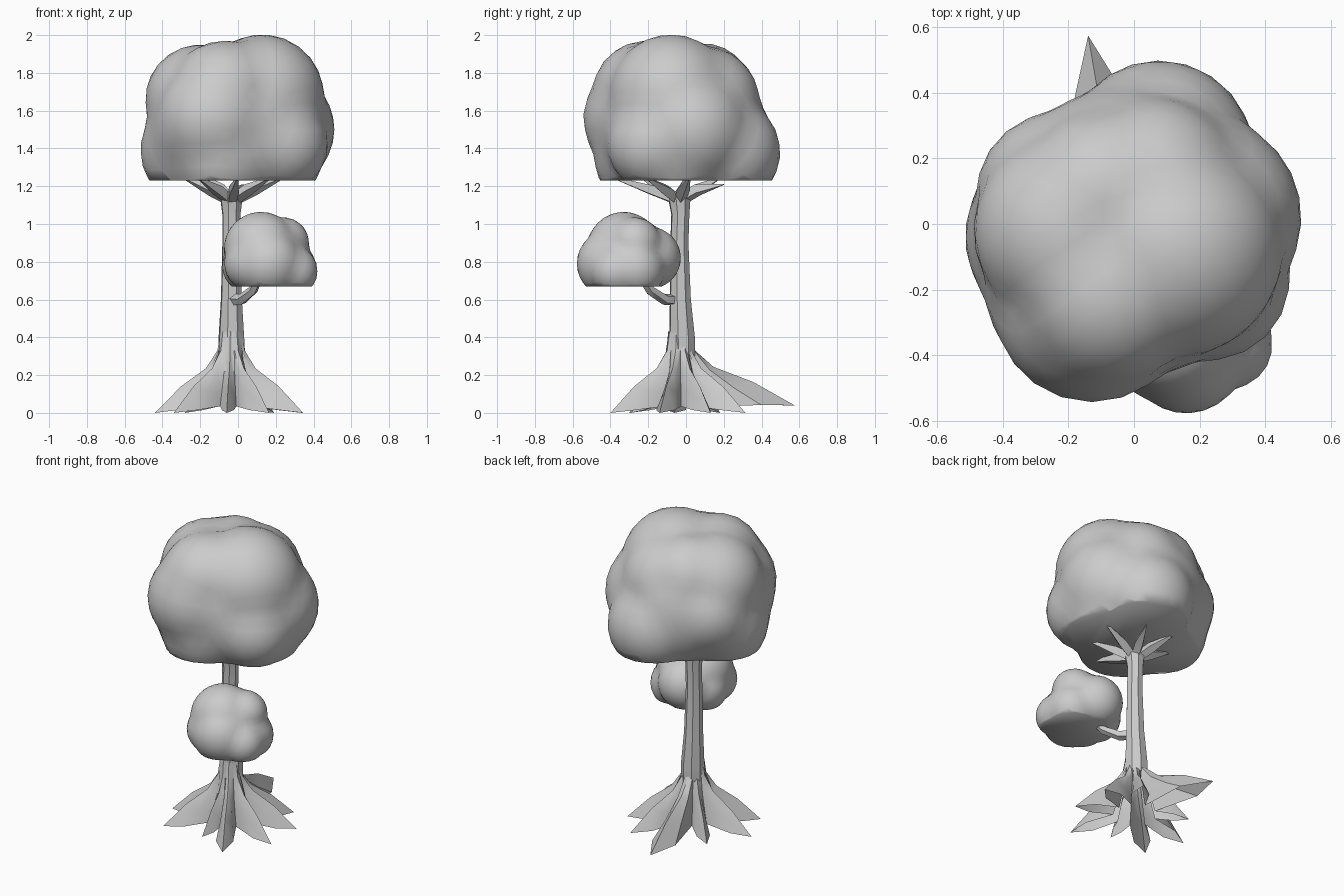
import bpy, bmesh, math
from mathutils import Vector

cube = bpy.data.objects.get("Cube")
if cube:
    bpy.data.objects.remove(cube)

grey = bpy.data.materials.new("plain_grey")
grey.use_nodes = True
grey.diffuse_color = (0.6, 0.6, 0.6, 1)
grey.node_tree.nodes["Principled BSDF"].inputs["Base Color"].default_value = (0.6, 0.6, 0.6, 1)


def finish(bm, name, angle):
    bmesh.ops.recalc_face_normals(bm, faces=bm.faces)
    mesh = bpy.data.meshes.new(name)
    bm.to_mesh(mesh)
    bm.free()
    mesh.materials.append(grey)
    obj = bpy.data.objects.new(name, mesh)
    bpy.context.collection.objects.link(obj)
    bpy.ops.object.select_all(action="DESELECT")
    obj.select_set(True)
    bpy.context.view_layer.objects.active = obj
    bpy.ops.object.shade_smooth_by_angle(angle=math.radians(angle))


def loft(bm, rings):
    """Skin closed rings of equal length; returns the vertex rings."""
    loops = [[bm.verts.new(p) for p in ring] for ring in rings]
    for a, b in zip(loops, loops[1:]):
        for i in range(len(a)):
            j = (i + 1) % len(a)
            bm.faces.new((a[i], a[j], b[j], b[i]))
    return loops


def tube(bm, path, sides):
    """Tapered tube along (x, y, z, radius) points."""
    pts = [Vector(p[:3]) for p in path]
    rings = []
    for i, p in enumerate(pts):
        d = (pts[min(i + 1, len(pts) - 1)] - pts[max(i - 1, 0)]).normalized()
        u = d.cross(Vector((0.3, 1, 0.1))).normalized()
        v = d.cross(u)
        angles = [math.tau * k / sides for k in range(sides)]
        rings.append([p + path[i][3] * (math.cos(a) * u + math.sin(a) * v) for a in angles])
    loops = loft(bm, rings)
    bm.faces.new(loops[0])
    bm.faces.new(loops[-1])


def foliage(name, centre, floor, lobes):
    """Ball pushed out to the hull of its lobes, cut flat below."""
    bm = bmesh.new()
    bmesh.ops.create_icosphere(bm, subdivisions=4, radius=1)
    c = Vector(centre)
    for v in bm.verts:
        d = v.co.normalized()
        reach = 0
        for x, y, z, r in lobes:
            o = Vector((x, y, z)) - c
            along = o.dot(d)
            disc = along * along - o.length_squared + r * r
            if disc > 0:
                reach = max(reach, along + math.sqrt(disc))
        v.co = c + d * reach
    bmesh.ops.smooth_vert(bm, verts=bm.verts, factor=0.4,
                          use_axis_x=True, use_axis_y=True, use_axis_z=True)
    geom = bm.verts[:] + bm.edges[:] + bm.faces[:]
    cut = bmesh.ops.bisect_plane(bm, geom=geom, plane_co=(0, 0, floor),
                                 plane_no=(0, 0, 1), clear_inner=True)
    rim = [e for e in cut["geom_cut"] if isinstance(e, bmesh.types.BMEdge)]
    bmesh.ops.contextual_create(bm, geom=rim)
    finish(bm, name, 180)


# Main crown of leaves
foliage("upper_foliage", (0, 0, 1.5), 1.23, [
    (0, -0.02, 1.5, 0.445), (0.2, 0.02, 1.5, 0.315), (-0.22, -0.04, 1.39, 0.3),
    (-0.13, -0.25, 1.56, 0.3), (0.08, 0.22, 1.38, 0.285), (0.13, -0.08, 1.68, 0.327),
    (-0.2, -0.02, 1.66, 0.295), (-0.2, -0.2, 1.5, 0.26), (-0.23, 0.09, 1.5, 0.255),
    (-0.08, -0.2, 1.36, 0.29), (0.15, -0.05, 1.37, 0.3), (0.23, -0.17, 1.42, 0.25),
    (0.05, 0.1, 1.65, 0.29), (-0.08, -0.22, 1.7, 0.275), (-0.09, 0.1, 1.71, 0.25)])

# Small clump of leaves on the side branch
foliage("lower_foliage", (0.15, -0.3, 0.83), 0.67, [
    (0.15, -0.3, 0.83, 0.21), (0.16, -0.4, 0.79, 0.18), (0.12, -0.33, 0.87, 0.195),
    (0.26, -0.27, 0.76, 0.158), (0.14, -0.19, 0.82, 0.165), (0.24, -0.27, 0.9, 0.137),
    (0.07, -0.28, 0.78, 0.155), (0.29, -0.37, 0.75, 0.135), (0.07, -0.39, 0.79, 0.145)])

# Trunk
CX, CY = -0.035, -0.035
bm = bmesh.new()
tube(bm, [(CX, -0.02, 0.3, 0.07), (CX, -0.02, 0.38, 0.072), (CX, -0.03, 0.6, 0.058),
          (CX, -0.035, 0.9, 0.05), (CX, -0.03, 1.05, 0.05), (CX, CY, 1.14, 0.062)], 8)
finish(bm, "trunk", 40)

# Roots: ridge and two flanks per root, with a valley between neighbours, open below
tips = [(-0.14, 0.575, 0.04), (-0.28, 0.18, 0), (-0.44, -0.06, 0), (-0.34, -0.3, 0),
        (-0.06, -0.29, 0), (0.165, -0.4, 0), (0.345, -0.14, 0), (0.34, 0.13, 0), (0.19, 0.315, 0)]
arms = sorted((math.atan2(y - CY, x - CX), math.hypot(x - CX, y - CY), z) for x, y, z in tips)
# Per level: ridge share, ridge z, flank share, flank width per length, flank z, valley radius, valley z
levels = [(0, 0.43, 0, 0.03, 0.43, 0.054, 0.43),
          (0.04, 0.33, 0.03, 0.04, 0.33, 0.073, 0.33),
          (0.22, 0.235, 0.18, 0.055, 0.22, 0.085, 0.22),
          (0.6, 0.14, 0.42, 0.085, 0.11, 0.11, 0.11),
          (1, 0, 0.66, 0.125, 0.015, 0.13, 0.035)]
base = Vector((CX, CY, 0))
rings = []
for share, rz, fshare, width, fz, vr, vz in levels:
    ring = []
    for i, (a, length, tz) in enumerate(arms):
        nxt = arms[(i + 1) % len(arms)][0]
        mid = a + ((nxt - a) % math.tau) / 2
        out = Vector((math.cos(a), math.sin(a), 0))
        side = Vector((-out.y, out.x, 0)) * width * length
        ridge = out * (0.06 + (length - 0.06) * share)
        flank = out * (0.056 + (length - 0.056) * fshare) + Vector((0, 0, fz + tz * fshare))
        ring += [base + flank - side,
                 base + ridge + Vector((0, 0, rz + tz * share)),
                 base + flank + side,
                 base + Vector((math.cos(mid) * vr, math.sin(mid) * vr, vz))]
    rings.append(ring)
bm = bmesh.new()
loft(bm, rings)
finish(bm, "roots", 35)

# Branches spreading under the main crown
bm = bmesh.new()
for x, y, z in [(-0.3, 0, 1.25), (-0.22, -0.24, 1.25), (0, -0.4, 1.25), (0.18, -0.22, 1.25),
                (0.25, 0.02, 1.25), (0.07, 0.2, 1.21), (-0.17, 0.19, 1.25)]:
    mx, my = CX + (x - CX) * 0.4, CY + (y - CY) * 0.4
    tube(bm, [(CX, CY, 1.12, 0.03), (mx, my, 1.18, 0.034), (x, y, z, 0.004)], 4)
finish(bm, "crown_branches", 30)

# Side branch carrying the small clump
bm = bmesh.new()
tube(bm, [(-0.04, -0.04, 0.6, 0.035), (0.02, -0.11, 0.6, 0.03),
          (0.08, -0.19, 0.65, 0.026), (0.12, -0.25, 0.74, 0.02)], 5)
finish(bm, "side_branch", 30)
